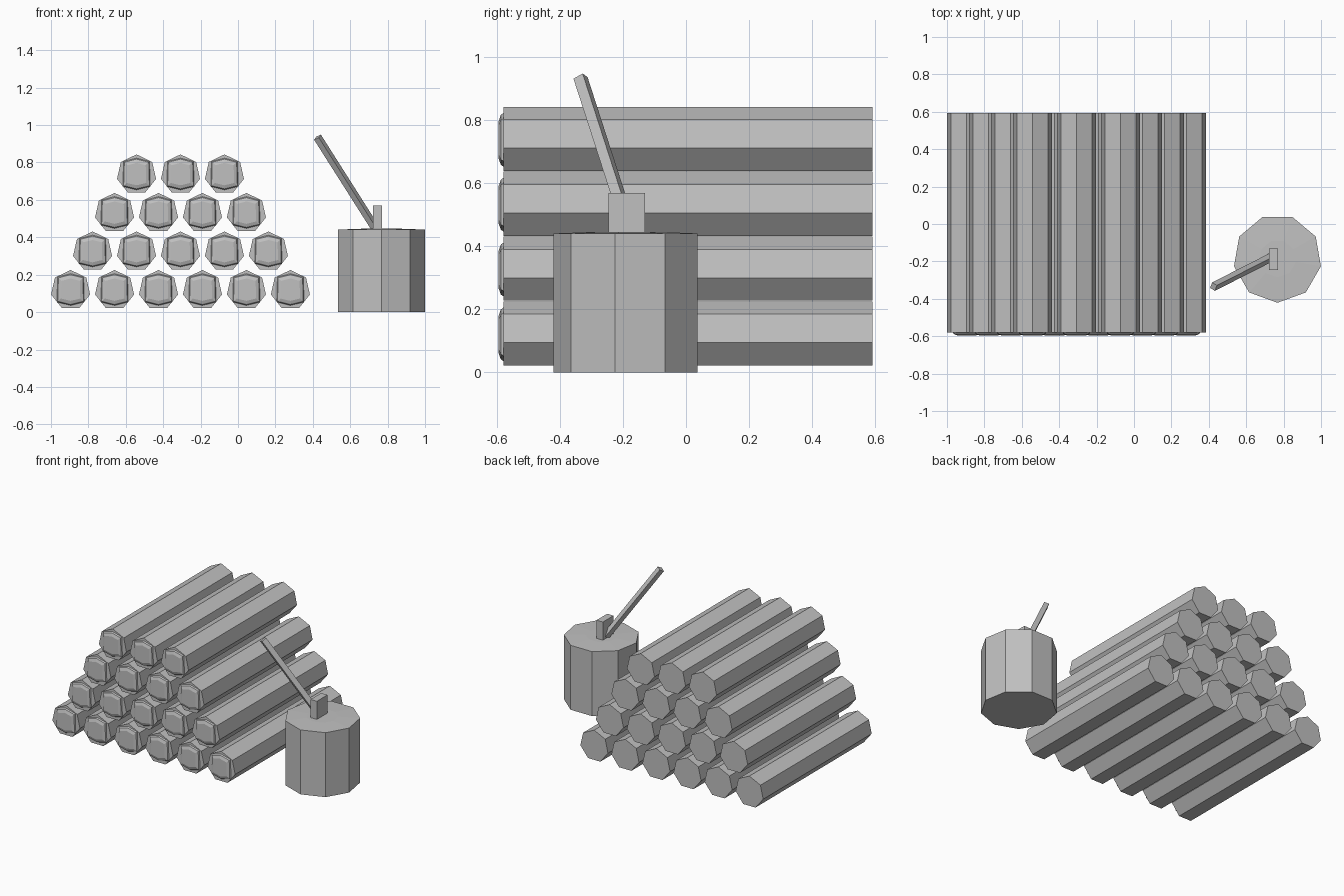
import bpy, bmesh
from math import sin, cos, pi
from mathutils import Vector, Matrix

cube = bpy.data.objects.get("Cube")
if cube:
    bpy.data.objects.remove(cube, do_unlink=True)

grey = bpy.data.materials.new("plain_grey")
grey.use_nodes = True
COLOUR = (0.53, 0.53, 0.53, 1)
grey.diffuse_color = COLOUR
grey.node_tree.nodes["Principled BSDF"].inputs["Base Color"].default_value = COLOUR


def add_mesh(name, bm):
    bmesh.ops.recalc_face_normals(bm, faces=bm.faces)
    mesh = bpy.data.meshes.new(name)
    bm.to_mesh(mesh)
    bm.free()
    mesh.materials.append(grey)
    obj = bpy.data.objects.new(name, mesh)
    bpy.context.collection.objects.link(obj)
    return obj


def loft(bm, rings):
    """Skin equal-length rings of points and close both ends."""
    loops = [[bm.verts.new(p) for p in ring] for ring in rings]
    for a, b in zip(loops, loops[1:]):
        for i in range(len(a)):
            j = (i + 1) % len(a)
            bm.faces.new((a[i], a[j], b[j], b[i]))
    bm.faces.new(loops[0])
    bm.faces.new(loops[-1])


def polygon(sides, radius, start):
    angles = [start + 2 * pi * i / sides for i in range(sides)]
    return [(radius * cos(a), radius * sin(a)) for a in angles]


# Log: seven-sided bar with a shallow raised plate on its front end
LOG_R = 0.107
bm = bmesh.new()
section = polygon(7, LOG_R, pi / 2)
loft(bm, [[(x, y, z) for x, z in section] for y in (-0.58, 0.593)])
plate = [(0, 0.088), (0.07, 0.07), (0.074, -0.065),
         (0, -0.083), (-0.074, -0.065), (-0.07, 0.07)]
loft(bm, [[(x * s, y, z * s) for x, z in plate]
          for s, y in ((1, -0.579), (0.93, -0.588), (0.7, -0.595))])
first_log = add_mesh("log", bm)

# Stack of logs, one fewer in each higher row
STEP, RISE = 0.235, 0.206
for row in range(4):
    for i in range(6 - row):
        if row == 0 and i == 0:
            log = first_log
        else:
            log = bpy.data.objects.new("log", first_log.data)
            bpy.context.collection.objects.link(log)
        log.location = (-0.895 + STEP * (i + row / 2), 0, 0.118 + RISE * row)

# Chopping block: nine-sided, with a barely raised middle
bm = bmesh.new()
loft(bm, [[(x, y, z) for x, y in polygon(9, r, -pi / 2)]
          for r, z in ((0.236, 0), (0.236, 0.441), (0.1, 0.446))])
block = add_mesh("chopping_block", bm)
block.location = (0.767, -0.185, 0)


def box(name, size, matrix):
    bm = bmesh.new()
    bmesh.ops.create_cube(bm, size=1)
    bmesh.ops.scale(bm, vec=size, verts=bm.verts)
    obj = add_mesh(name, bm)
    obj.matrix_world = matrix


# Axe head standing in the block
box("axe_head", (0.048, 0.115, 0.14), Matrix.Translation((0.745, -0.188, 0.5)))

# Axe handle leaning up towards the logs
low, high = Vector((0.73, -0.18, 0.455)), Vector((0.425, -0.335, 0.935))
axis = (high - low).normalized()
side = Vector((0.31, 0.835, 0.46))
side = (side - axis * side.dot(axis)).normalized()
turn = Matrix((side.cross(axis), side, axis)).transposed().to_4x4()
box("axe_handle", (0.032, 0.035, (high - low).length),
    Matrix.Translation((low + high) / 2) @ turn)
